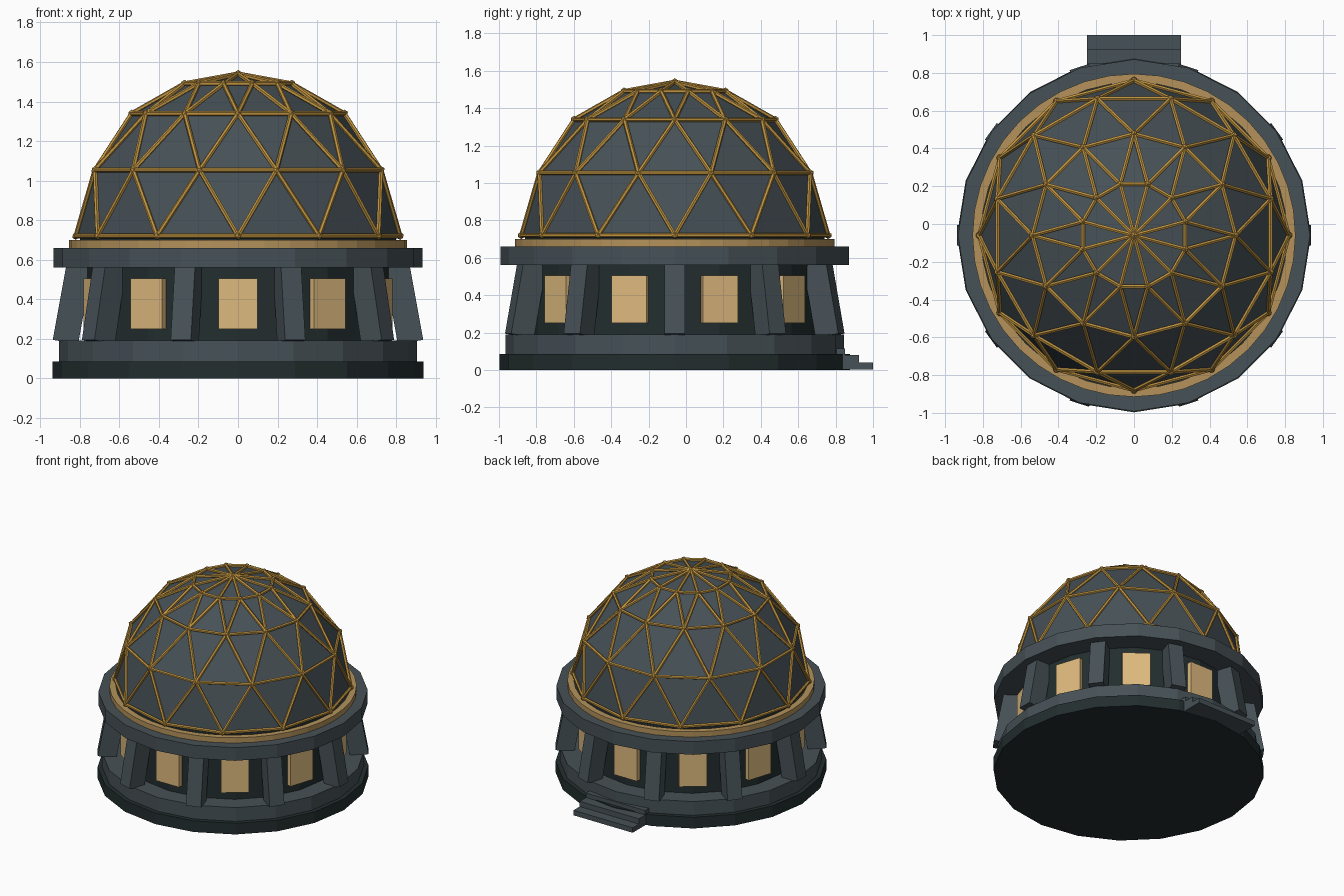
import bpy, bmesh, math
from mathutils import Matrix, Vector

cube = bpy.data.objects.get("Cube")
if cube:
    bpy.data.objects.remove(cube, do_unlink=True)

CY = -0.06          # building axis in y
DOME_Z = 0.72
DOME_R = 0.82


def material(name, rgb):
    m = bpy.data.materials.new(name)
    m.use_nodes = True
    m.diffuse_color = (*rgb, 1)
    m.node_tree.nodes["Principled BSDF"].inputs["Base Color"].default_value = (*rgb, 1)
    return m


slate = material("slate", (0.062, 0.082, 0.094))
dark = material("dark stone", (0.017, 0.027, 0.028))
gold = material("gold", (0.52, 0.29, 0.05))
trim = material("tan trim", (0.46, 0.29, 0.105))
glow = material("warm window", (0.73, 0.49, 0.21))


def finish(name, bm, mat):
    bmesh.ops.recalc_face_normals(bm, faces=bm.faces)
    me = bpy.data.meshes.new(name)
    bm.to_mesh(me)
    bm.free()
    me.materials.append(mat)
    ob = bpy.data.objects.new(name, me)
    bpy.context.collection.objects.link(ob)
    return ob


def prism(name, sides, r, z0, z1, mat):
    bm = bmesh.new()
    bmesh.ops.create_cone(bm, cap_ends=True, segments=sides, radius1=r, radius2=r,
                          depth=z1 - z0, matrix=Matrix.Translation((0, CY, (z0 + z1) / 2)))
    return finish(name, bm, mat)


def box(bm, matrix, size):
    bmesh.ops.create_cube(bm, size=1, matrix=matrix @ Matrix.Diagonal((*size, 1)))


def around(degrees):
    """Frame on the building axis whose +y points outward at this angle from the back."""
    return Matrix.Translation((0, CY, 0)) @ Matrix.Rotation(math.radians(degrees), 4, "Z")


# Stacked drum: plinth, tier, wall, cornice, roof deck
prism("plinth", 20, 0.937, 0, 0.085, dark)
prism("lower_tier", 20, 0.905, 0.08, 0.19, slate)
prism("drum_wall", 20, 0.77, 0.18, 0.57, dark)
prism("cornice", 20, 0.932, 0.56, 0.66, slate)
prism("roof_deck", 40, 0.81, 0.65, 0.67, dark)
prism("dome_collar", 12, 0.80, 0.66, 0.72, dark)

# Tan ring around the foot of the dome
bm = bmesh.new()
section = [(0.81, 0.65), (0.855, 0.65), (0.855, 0.70), (0.81, 0.70)]
rings = []
for i in range(40):
    f = around(i * 9)
    rings.append([bm.verts.new(f @ Vector((0, r, z))) for r, z in section])
for i, a in enumerate(rings):
    b = rings[(i + 1) % 40]
    for j in range(4):
        k = (j + 1) % 4
        bm.faces.new((a[j], a[k], b[k], b[j]))
finish("dome_base_ring", bm, trim)

# Ten windows alternating with ten leaning buttresses
windows, buttresses = bmesh.new(), bmesh.new()
for i in range(10):
    box(windows, around(i * 36) @ Matrix.Translation((0, 0.755, 0.378)), (0.196, 0.07, 0.255))
    lean = Matrix.Rotation(math.radians(10.3), 4, "X")
    box(buttresses, around(i * 36 + 18) @ Matrix.Translation((0, 0.838, 0.375)) @ lean,
        (0.108, 0.13, 0.39))
finish("windows", windows, glow)
finish("buttresses", buttresses, slate)

# Entrance steps at the back
bm = bmesh.new()
for front, top in ((1.0, 0.04), (0.925, 0.08), (0.85, 0.115)):
    box(bm, Matrix.Translation((0, (0.76 + front) / 2, top / 2 + 0.001)),
        (0.5, front - 0.76, top - 0.002))
finish("entrance_steps", bm, slate)


# Triangulated dome: rings of twelve, every other one turned half a step
def dome_mesh(radius):
    bm = bmesh.new()
    levels = []
    for n, elevation in enumerate((0, 24, 49, 70)):
        e = math.radians(elevation)
        levels.append([bm.verts.new(around(30 * i + 15 * (n % 2)) @
                                    Vector((0, radius * math.cos(e), 0)) +
                                    Vector((0, 0, DOME_Z + radius * math.sin(e))))
                       for i in range(12)])
    apex = bm.verts.new((0, CY, DOME_Z + radius))
    for n in range(3):
        low, high = levels[n], levels[n + 1]
        for i in range(12):
            j = (i + 1) % 12
            if n % 2 == 0:
                bm.faces.new((low[i], low[j], high[i]))
                bm.faces.new((low[j], high[j], high[i]))
            else:
                bm.faces.new((low[i], low[j], high[j]))
                bm.faces.new((low[i], high[j], high[i]))
    for i in range(12):
        bm.faces.new((levels[3][i], levels[3][(i + 1) % 12], apex))
    return bm


finish("dome_panels", dome_mesh(DOME_R - 0.008), slate)

# Gold struts along every edge and a hub at every joint
lattice = dome_mesh(DOME_R)
struts, hubs = bmesh.new(), bmesh.new()
for e in lattice.edges:
    a, b = (v.co for v in e.verts)
    turn = (b - a).to_track_quat("Z", "Y").to_matrix().to_4x4()
    bmesh.ops.create_cone(struts, cap_ends=True, segments=6, radius1=0.012, radius2=0.012,
                          depth=(b - a).length, matrix=Matrix.Translation((a + b) / 2) @ turn)
for v in lattice.verts:
    bmesh.ops.create_icosphere(hubs, subdivisions=1, radius=0.02,
                               matrix=Matrix.Translation(v.co))
lattice.free()
finish("dome_struts", struts, gold)
finish("dome_hubs", hubs, gold)
